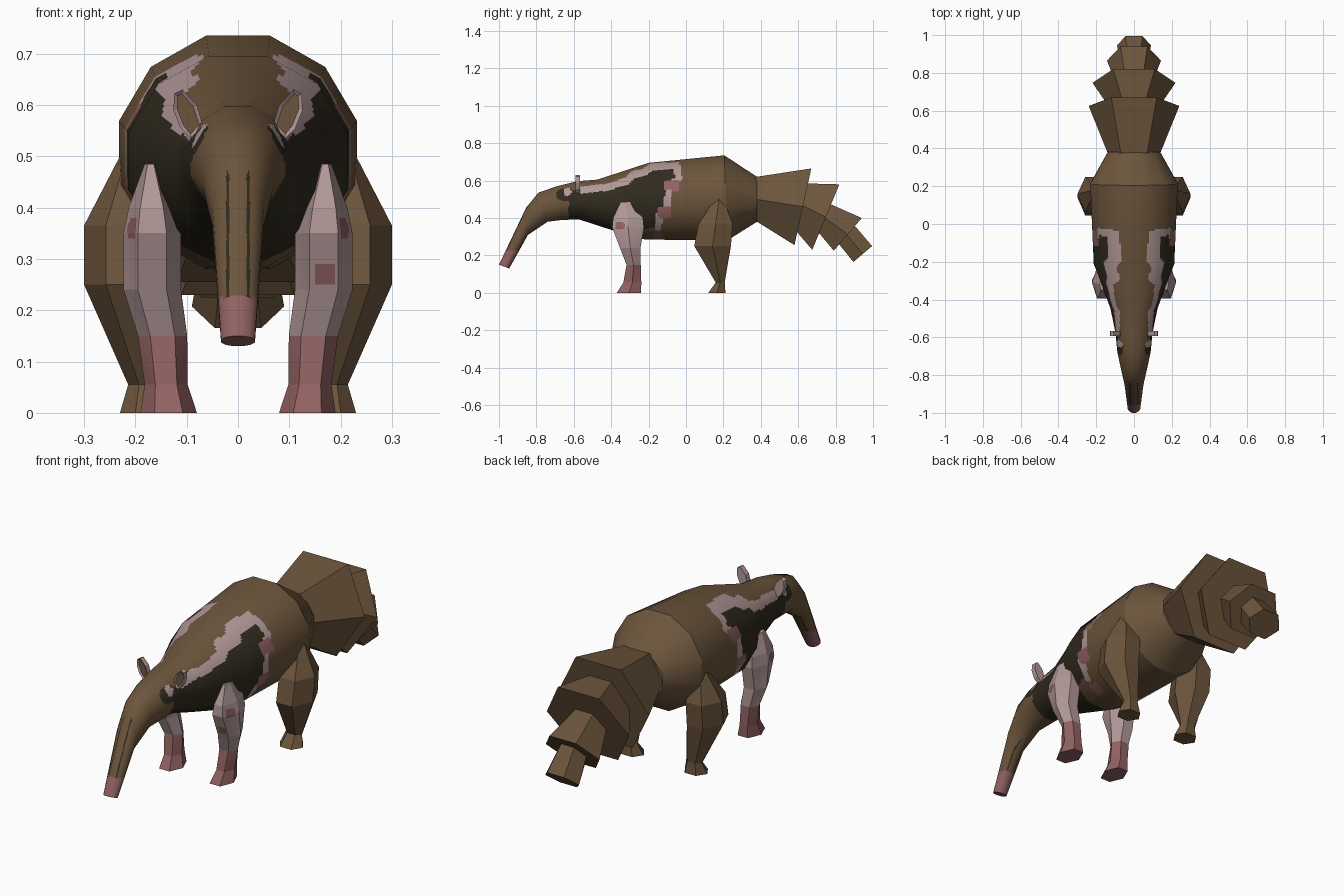
import bpy, bmesh, math
from mathutils import Vector as V
from mathutils.geometry import intersect_point_line

cube = bpy.data.objects.get("Cube")
if cube:
    bpy.data.objects.remove(cube)


def material(name, rgb):
    m = bpy.data.materials.new(name)
    m.diffuse_color = (*rgb, 1)
    m.use_nodes = True
    bsdf = next(n for n in m.node_tree.nodes if n.type == 'BSDF_PRINCIPLED')
    bsdf.inputs["Base Color"].default_value = (*rgb, 1)
    bsdf.inputs["Roughness"].default_value = 0.9
    return m


BROWN, DARK, PALE, DUSTY = range(4)
MATS = [material("brown_fur", (0.150, 0.091, 0.045)),
        material("dark_fur", (0.030, 0.024, 0.013)),
        material("pale_fur", (0.445, 0.314, 0.314)),
        material("dusty_pink", (0.283, 0.120, 0.120))]


def add_object(name, verts, faces):
    me = bpy.data.meshes.new(name)
    me.from_pydata(verts, [], faces)
    me.update()
    for m in MATS:
        me.materials.append(m)
    ob = bpy.data.objects.new(name, me)
    bpy.context.collection.objects.link(ob)
    return ob


def loft(name, rings, sides, phase=0.0, rule=None, cell=None, smooth=False):
    """Skin rings (centre, u, v); a cell size refines faces so the rule can colour them."""
    pts = [[c + u * math.cos(phase + k * math.tau / sides)
            + v * math.sin(phase + k * math.tau / sides) for k in range(sides)]
           for c, u, v in rings]
    # Coarse vertex normals keep the shading soft across the refined faces
    bm = bmesh.new()
    bv = [[bm.verts.new(p) for p in ring] for ring in pts]
    for i in range(len(pts) - 1):
        for k in range(sides):
            q = (k + 1) % sides
            bm.faces.new((bv[i][k], bv[i][q], bv[i + 1][q], bv[i + 1][k]))
    bm.normal_update()
    nrm = [[v.normal.copy() for v in ring] for ring in bv]
    bm.free()

    n = 10 if cell else 1

    def row(src, i, t):
        out = []
        for k in range(sides):
            q = (k + 1) % sides
            a, b = src[i][k].lerp(src[i + 1][k], t), src[i][q].lerp(src[i + 1][q], t)
            out += [a.lerp(b, s / n) for s in range(n)]
        return out

    verts, normals = [], []
    for i in range(len(pts) - 1):
        size = (rings[i + 1][0] - rings[i][0]).length
        steps = max(1, round(size / cell)) if cell else 1
        last = i == len(pts) - 2
        for b in range(steps + last):
            verts += row(pts, i, b / steps)
            normals += row(nrm, i, b / steps)
    w = sides * n
    rows = len(verts) // w
    faces = [(r * w + k, r * w + (k + 1) % w, (r + 1) * w + (k + 1) % w, (r + 1) * w + k)
             for r in range(rows - 1) for k in range(w)]
    faces += [tuple(reversed(range(w))), tuple(range((rows - 1) * w, rows * w))]
    ob = add_object(name, verts, faces)
    me = ob.data
    if rule:
        for p in me.polygons:
            p.material_index = rule(p.center)
    if smooth:
        for p in me.polygons:
            p.use_smooth = len(p.vertices) == 4
        custom = []
        for p in me.polygons:
            for vi in p.vertices:
                custom.append(normals[vi].normalized() if p.use_smooth else p.normal.copy())
        me.normals_split_custom_set(custom)
    return ob


def profile_ring(ty, tz, by, bz, hw, corner, flip=1):
    """Ring across the body from its top and bottom points in y, z."""
    t, b = V((0, ty, tz)), V((0, by, bz))
    return (t + b) / 2, V((flip * hw, 0, 0)), (t - b) / 2 / corner


# Shoulder marking: pale edge line, dark patch below it
EDGE = [V(p) for p in ((-.56, .55), (-.42, .565), (-.31, .60), (-.28, .635), (-.22, .645),
                       (-.19, .672), (-.05, .68), (-.04, .61), (-.09, .57), (-.10, .45),
                       (-.14, .42), (-.15, .35))]
PATCH = EDGE + [V(p) for p in ((-.24, .34), (-.28, .25), (-.45, .25), (-.62, .36), (-.63, .50))]


def inside(p, poly):
    hit = False
    for a, b in zip(poly, poly[1:] + poly[:1]):
        if (a.y > p.y) != (b.y > p.y) and p.x < a.x + (p.y - a.y) * (b.x - a.x) / (b.y - a.y):
            hit = not hit
    return hit


def edge_distance(p):
    best = 9
    for a, b in zip(EDGE, EDGE[1:]):
        q, t = intersect_point_line(p, a, b)
        q = a.lerp(b, min(1, max(0, t)))
        best = min(best, (p - V((q[0], q[1]))).length)
    return best


def body_colour(c):
    p = V((c.y, c.z))
    if c.z < .225:
        return DUSTY                                            # nose
    if c.y < -.80:                                              # snout streaks
        return DARK if .017 < abs(c.x) < .023 and c.z < .47 else BROWN
    if abs(c.x) > .065:
        for y, z, r in ((-.075, .575, .038), (-.12, .43, .036), (-.15, .30, .028)):
            if abs(p.x - y) < r and abs(p.y - z) < r * .75:
                return DUSTY
    if abs(c.x) > .05:
        if (p - V((-.635, .54))).length < .022:
            return PALE                                         # cheek spot
        if edge_distance(p) < .019:
            return PALE
        if ((p.x + .64) / .055) ** 2 + ((p.y - .525) / .035) ** 2 < 1:
            return DARK
    return DARK if inside(p, PATCH) else BROWN


# Body, head and snout as one tapering tube
C12 = math.cos(math.radians(15))
body = [(.205, .735, .22, .28, .232), (-.20, .695, -.22, .285, .213),
        (-.475, .605, -.395, .335, .125), (-.58, .597, -.57, .392, .098),
        (-.69, .57, -.66, .39, .088), (-.79, .535, -.74, .38, .068),
        (-.855, .455, -.845, .31, .050), (-1.0, .15, -.945, .13, .033)]
rump = [(.38, .62, .38, .38, .14), body[0]]
for name, data, rule, cell in (("body", body, body_colour, .01), ("rump", rump, None, None)):
    loft(name, [profile_ring(*r[:4], r[4] / C12, C12) for r in data], 12,
         math.radians(15), rule, cell, smooth=True)

# Tail: overlapping flared six-sided tufts
C6 = math.cos(math.radians(30))
tufts = [((.375, .62, .38, .38, .14), (.67, .665, .58, .255, .24)),
         ((.64, .585, .55, .375, .115), (.82, .58, .675, .23, .22)),
         ((.77, .475, .69, .345, .09), (.94, .40, .79, .225, .143)),
         ((.88, .385, .79, .295, .065), (.995, .25, .895, .165, .09))]
for i, pair in enumerate(tufts):
    loft(f"tail_tuft_{i + 1}", [profile_ring(*r, C6, -1) for r in pair], 6)


# Legs: six-sided rings of z, centre x, half x, centre y, half y
front_leg = [(0, .135, .055, -.305, .065), (.055, .140, .042, -.287, .048),
             (.15, .147, .048, -.280, .038), (.24, .167, .056, -.298, .055),
             (.35, .167, .056, -.310, .085), (.40, .168, .045, -.310, .080),
             (.485, .170, .012, -.320, .030)]
hind_leg = [(0, .170, .060, .165, .046), (.055, .172, .042, .183, .024),
            (.25, .215, .085, .142, .098), (.365, .215, .085, .158, .092),
            (.51, .205, .020, .178, .020)]


def front_leg_colour(c):
    knee = c.x > 0 and abs(c.x - .17) < .022 and abs(c.z - .268) < .022 and c.y < -.3
    spot = abs(c.x) > .19 and (V((c.y, c.z)) - V((-.355, .36))).length < .025
    return DUSTY if c.z < .15 or knee or spot else PALE


for side, s in (("left", 1), ("right", -1)):
    for kind, data, rule, cell in (("front", front_leg, front_leg_colour, .01),
                                   ("hind", hind_leg, None, None)):
        rings = [(V((s * cx, cy, z)), V((hx, 0, 0)), V((0, hy / C6, 0)))
                 for z, cx, hx, cy, hy in data]
        loft(f"{side}_{kind}_leg", rings, 6, 0, rule, cell)

    # Ear: thin leaf with an inset brown hollow at the front
    outline = [(.068, .560), (.080, .600), (.108, .630), (.124, .622), (.126, .590),
               (.112, .555), (.092, .535)]
    bm = bmesh.new()
    face = bm.faces.new([bm.verts.new((s * x, -.592, z)) for x, z in outline])
    ext = bmesh.ops.extrude_face_region(bm, geom=[face], use_keep_orig=True)
    back = [v for v in ext["geom"] if isinstance(v, bmesh.types.BMVert)]
    bmesh.ops.translate(bm, verts=back, vec=(0, .025, 0))
    bmesh.ops.recalc_face_normals(bm, faces=bm.faces)
    for f in bm.faces:
        f.material_index = PALE
    front = min(bm.faces, key=lambda f: f.calc_center_median().y)
    bmesh.ops.inset_region(bm, faces=[front], thickness=.008, depth=-.006)
    front.material_index = BROWN
    ear = add_object(f"{side}_ear", [], [])
    bm.to_mesh(ear.data)
    bm.free()
